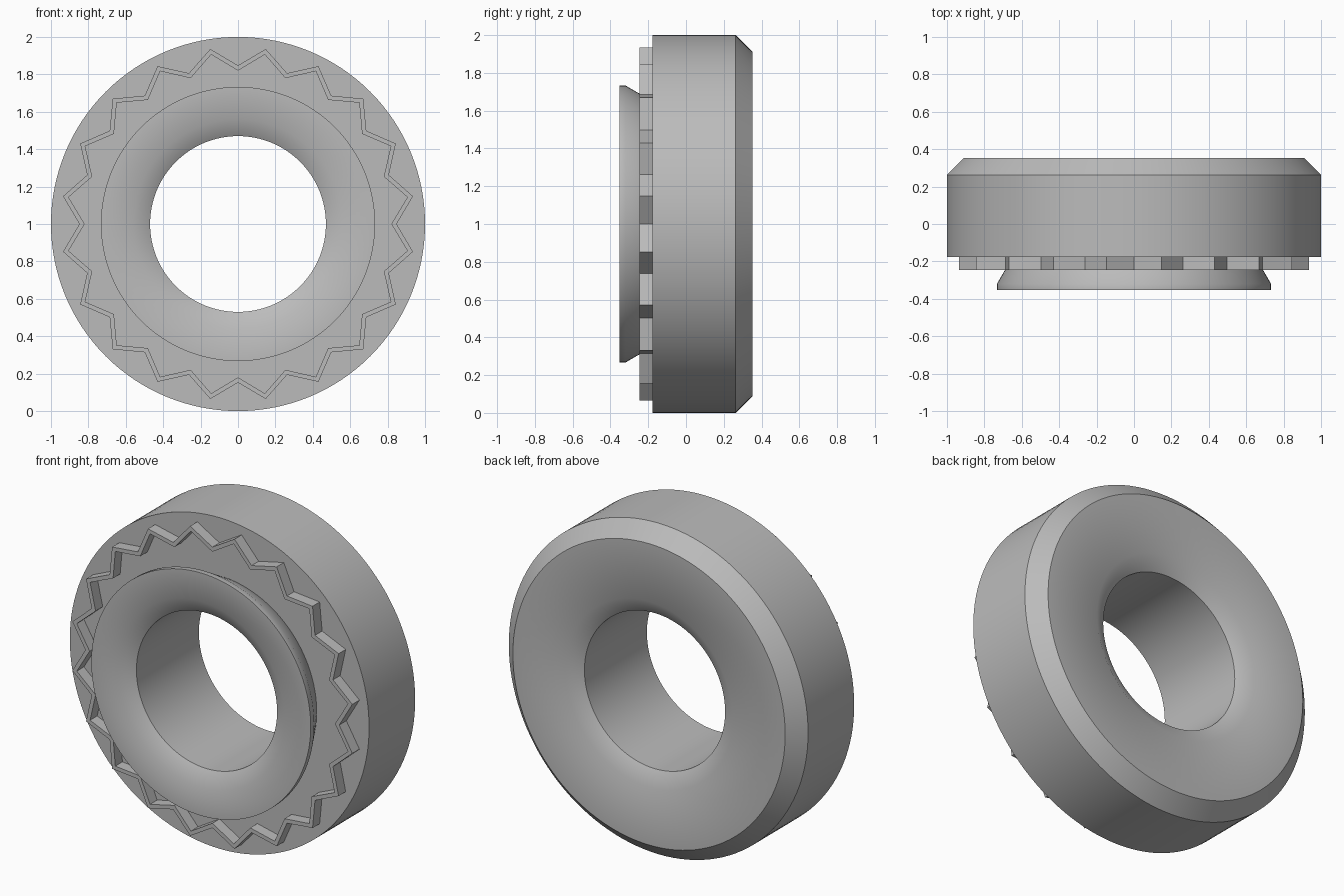
import bpy
import bmesh
from math import pi, sin, cos, radians

cube = bpy.data.objects.get("Cube")
if cube:
    bpy.data.objects.remove(cube, do_unlink=True)

CENTRE_Z = 1.0
FACE_Y = -0.177      # front face of the main ring

grey = bpy.data.materials.new("steel_grey")
grey.use_nodes = True
colour = (0.5, 0.5, 0.5, 1)
grey.diffuse_color = colour
grey.node_tree.nodes["Principled BSDF"].inputs["Base Color"].default_value = colour


def lathe(name, rings, count, angle_of):
    """Join a closed loop of rings round the y axis; each ring is (radius function, y)."""
    bm = bmesh.new()
    loops = []
    for radius, y in rings:
        loop = []
        for i in range(count):
            a = angle_of(i)
            r = radius(i)
            loop.append(bm.verts.new((r * sin(a), y, CENTRE_Z + r * cos(a))))
        loops.append(loop)
    for k, loop in enumerate(loops):
        after = loops[(k + 1) % len(loops)]
        for i in range(count):
            j = (i + 1) % count
            bm.faces.new((loop[i], loop[j], after[j], after[i]))
    bmesh.ops.recalc_face_normals(bm, faces=bm.faces)
    mesh = bpy.data.meshes.new(name)
    bm.to_mesh(mesh)
    bm.free()
    mesh.materials.append(grey)
    obj = bpy.data.objects.new(name, mesh)
    bpy.context.collection.objects.link(obj)
    return obj


# Main ring with chamfered back, bevelled bore and flared front collar
profile = [
    (0.47, -0.298), (0.56, -0.353), (0.733, -0.353), (0.733, -0.32),
    (0.65, FACE_Y), (1.0, FACE_Y), (1.0, 0.263), (0.91, 0.353),
    (0.56, 0.353), (0.47, 0.298),
]
SEGMENTS = 128
body = lathe("ring_body", [(lambda i, r=r: r, y) for r, y in profile],
             SEGMENTS, lambda i: 2 * pi * i / SEGMENTS)
bpy.ops.object.select_all(action='DESELECT')
body.select_set(True)
bpy.context.view_layer.objects.active = body
bpy.ops.object.shade_smooth_by_angle(angle=radians(35))

# Thin zigzag wall standing on the front face
TEETH = 20


def zigzag(valley, tip):
    return lambda i: tip if i % 2 else valley


outer = zigzag(0.848, 0.947)
inner = zigzag(0.82, 0.917)
lathe("zigzag_rim",
      [(outer, FACE_Y + 0.01), (outer, -0.245), (inner, -0.245), (inner, FACE_Y + 0.01)],
      TEETH * 2, lambda i: pi * i / TEETH)
